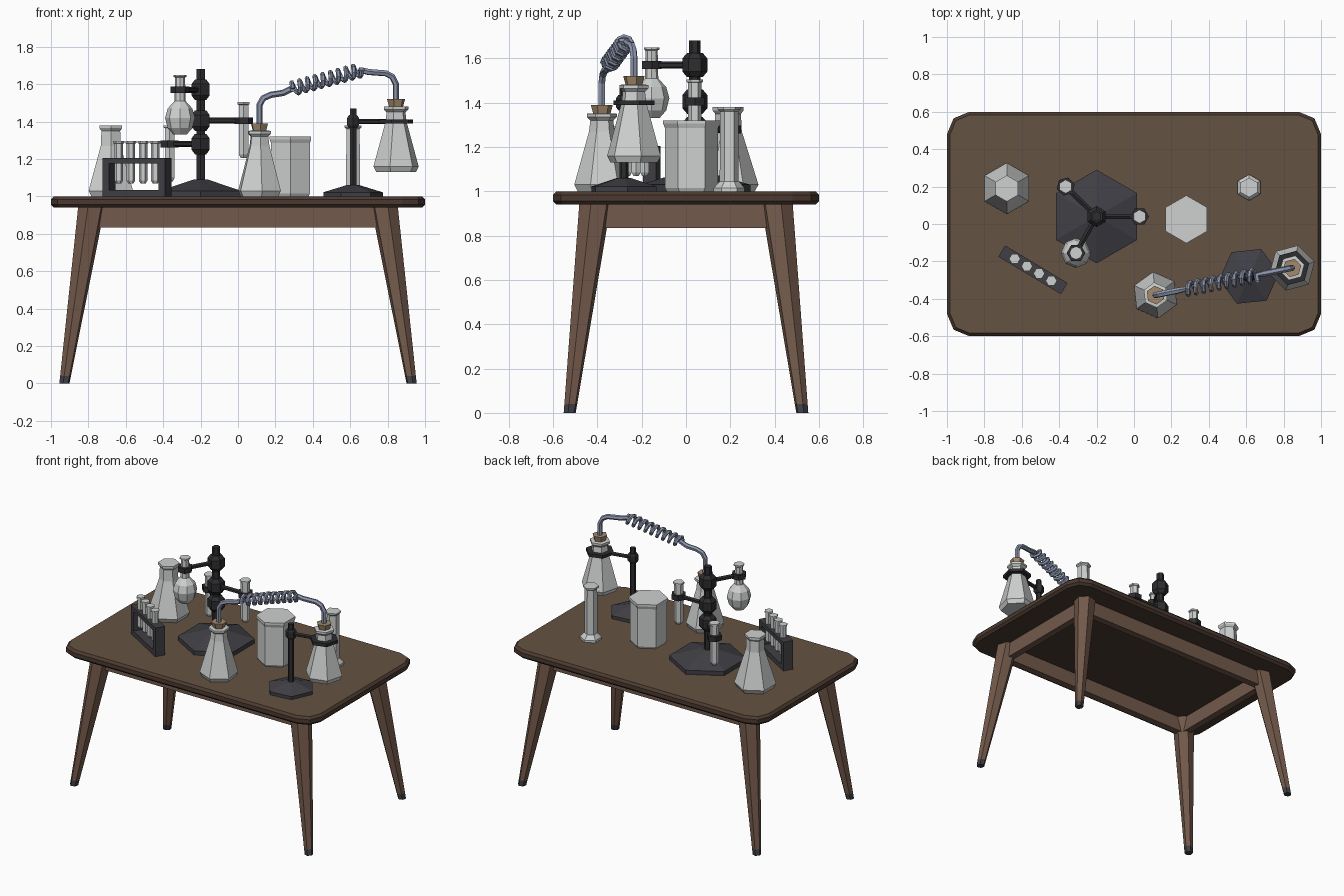
import bpy, bmesh
from math import radians, cos, sin, pi, atan2
from mathutils import Vector, Matrix

if "Cube" in bpy.data.objects:
    bpy.data.objects.remove(bpy.data.objects["Cube"], do_unlink=True)


def material(name, rgb):
    m = bpy.data.materials.new(name)
    m.use_nodes = True
    m.diffuse_color = (*rgb, 1)
    m.node_tree.nodes["Principled BSDF"].inputs["Base Color"].default_value = (*rgb, 1)
    return m


wood_top = material("table top brown", (0.13, 0.085, 0.056))
wood_rim = material("dark brown rim", (0.07, 0.042, 0.03))
wood_leg = material("leg brown", (0.17, 0.10, 0.07))
iron = material("dark grey iron", (0.05, 0.05, 0.06))
black = material("black steel", (0.026, 0.026, 0.029))
glass = material("pale grey glass", (0.62, 0.63, 0.63))
cork = material("cork tan", (0.36, 0.25, 0.15))
pipe = material("blue grey pipe", (0.27, 0.31, 0.43))


def finish(name, bm, *mats):
    bmesh.ops.recalc_face_normals(bm, faces=bm.faces)
    me = bpy.data.meshes.new(name)
    bm.to_mesh(me)
    bm.free()
    ob = bpy.data.objects.new(name, me)
    bpy.context.collection.objects.link(ob)
    for m in mats:
        me.materials.append(m)
    return ob


def loft(name, centres, radii, mat, rot=30, sides=6, matrix=None):
    """Capped stack of horizontal polygon rings."""
    bm = bmesh.new()
    rings = []
    for c, r in zip(centres, radii):
        angles = [radians(rot) + 2 * pi * i / sides for i in range(sides)]
        rings.append([bm.verts.new((c[0] + r * cos(a), c[1] + r * sin(a), c[2])) for a in angles])
    for low, high in zip(rings, rings[1:]):
        for i in range(sides):
            j = (i + 1) % sides
            bm.faces.new((low[i], low[j], high[j], high[i]))
    bm.faces.new(rings[0][::-1])
    bm.faces.new(rings[-1])
    if matrix:
        bm.transform(matrix)
    return finish(name, bm, mat)


def lathe(name, x, y, z, profile, mat, rot=30, sides=6):
    """Profile is a list of (radius, height above z)."""
    return loft(name, [(x, y, z + h) for r, h in profile], [r for r, h in profile], mat, rot, sides)


def rod(name, a, b, r, mat):
    a, b = Vector(a), Vector(b)
    m = Matrix.Translation(a) @ (b - a).to_track_quat('Z', 'Y').to_matrix().to_4x4()
    return loft(name, [(0, 0, 0), (0, 0, (b - a).length)], [r, r], mat, matrix=m)


def box(name, size, centre, mat, matrix=Matrix()):
    bm = bmesh.new()
    bmesh.ops.create_cube(bm, size=1)
    bm.transform(matrix @ Matrix.Translation(centre) @ Matrix.Diagonal((*size, 1)))
    return finish(name, bm, mat)


# Table top: rounded corners, chamfered edge, dark rim and underside
bm = bmesh.new()
bmesh.ops.create_cube(bm, size=1)
bm.transform(Matrix.Translation((0, 0, 0.97)) @ Matrix.Diagonal((2, 1.2, 0.06, 1)))
upright = [e for e in bm.edges if abs(e.verts[0].co.z - e.verts[1].co.z) > 0.01]
bmesh.ops.bevel(bm, geom=upright, offset=0.12, segments=2, profile=0.5, affect='EDGES')
level = [e for e in bm.edges if abs(e.verts[0].co.z - e.verts[1].co.z) < 0.01]
bmesh.ops.bevel(bm, geom=level, offset=0.016, segments=1, affect='EDGES')
bm.normal_update()
for f in bm.faces:
    f.material_index = 0 if f.normal.z > 0.9 else 1
finish("table_top", bm, wood_top, wood_rim)

# Splayed tapered legs with dark feet
for sx in (-1, 1):
    for sy in (-1, 1):
        side = ("left" if sx > 0 else "right") + ("_back" if sy > 0 else "_front")
        rot = 15 if sx * sy > 0 else 165
        foot, knee, hip = [(sx * x, sy * y, z) for x, y, z in
                           ((0.928, 0.525, 0), (0.922, 0.52, 0.04), (0.783, 0.41, 0.945))]
        loft("foot_" + side, [foot, knee], [0.028, 0.030], iron, rot)
        loft("leg_" + side, [knee, hip], [0.030, 0.074], wood_leg, rot)

# Apron rails
for s in (-1, 1):
    box("long_apron", (1.5, 0.05, 0.11), (0, s * 0.415, 0.89), wood_leg)
    box("short_apron", (0.05, 0.76, 0.11), (s * 0.785, 0, 0.89), wood_leg)

# Glassware profiles
TUBE = [(0.018, 0), (0.03, 0.02), (0.03, 0.285), (0.037, 0.288), (0.037, 0.3)]
SMALL_TUBE = [(0.014, 0), (0.023, 0.015), (0.023, 0.212), (0.03, 0.215), (0.03, 0.225)]
FLASK = [(0.11, 0), (0.125, 0.03), (0.058, 0.27), (0.052, 0.32),
         (0.068, 0.335), (0.068, 0.35), (0.05, 0.352)]
BIG_FLASK = [(0.12, 0), (0.137, 0.03), (0.062, 0.27), (0.058, 0.35), (0.07, 0.365), (0.07, 0.38)]

# Large stand with three clamp arms
px, py = -0.20, 0.04
lathe("stand_base", px, py, 1, [(0.25, 0), (0.25, 0.03), (0.045, 0.09)], iron)
lathe("stand_pole", px, py, 1.08, [(0.026, 0), (0.026, 0.6)], black)
holders = [("round_flask", -0.31, -0.155, 1.57), ("right_tube", 0.03, 0.04, 1.405),
           ("back_tube", -0.365, 0.20, 1.28)]
for label, x, y, z in holders:
    turn = atan2(y - py, x - px) * 180 / pi
    lathe(label + "_collar", px, py, z,
          [(0.035, -0.055), (0.056, -0.03), (0.056, 0.03), (0.035, 0.055)], black)
    rod(label + "_arm", (px, py, z), (x, y, z), 0.016, black)
    lathe(label + "_clamp", x, y, z, [(0.05, -0.018), (0.05, 0.018)], black, turn)
    if label != "round_flask":
        lathe(label, x, y, z - 0.2, TUBE, glass)

# Round bottomed flask
lathe("round_flask", -0.31, -0.155, 1.33,
      [(0.035, 0), (0.066, 0.035), (0.08, 0.09), (0.066, 0.14), (0.03, 0.18),
       (0.027, 0.305), (0.035, 0.31), (0.035, 0.32)], glass, 0, 8)

# Test tube rack
rack = Matrix.Translation((-0.54, -0.245, 1)) @ Matrix.Rotation(radians(-31), 4, 'Z')
box("rack_bottom", (0.39, 0.07, 0.035), (0, 0, 0.0175), iron, rack)
box("rack_top", (0.39, 0.07, 0.03), (0, 0, 0.19), iron, rack)
for s in (-1, 1):
    box("rack_end", (0.04, 0.07, 0.2), (s * 0.175, 0, 0.1), iron, rack)
for i in range(4):
    p = rack @ Vector(((i - 1.5) * 0.076, 0, 0.07))
    lathe("rack_tube", *p, SMALL_TUBE, glass, 0)

# Free standing glassware
lathe("back_flask", -0.68, 0.19, 1, BIG_FLASK, glass)
lathe("beaker", 0.28, 0.025, 1,
      [(0.112, 0), (0.12, 0.015), (0.12, 0.285), (0.128, 0.305), (0.128, 0.32)], glass)
lathe("measuring_cylinder", 0.615, 0.195, 1,
      [(0.07, 0), (0.07, 0.015), (0.043, 0.045), (0.041, 0.36), (0.052, 0.37), (0.052, 0.38)], glass)

# Two corked flasks
for label, x, y, z, rot in (("front", 0.115, -0.38, 1, 36), ("raised", 0.845, -0.235, 1.13, 15)):
    lathe(label + "_flask", x, y, z, FLASK, glass, rot)
    lathe(label + "_cork", x, y, z + 0.34, [(0.036, 0), (0.05, 0.05)], cork, rot)

# Small stand holding the raised flask
lathe("small_stand_base", 0.615, -0.28, 1, [(0.16, 0), (0.16, 0.022), (0.035, 0.06)], iron, 6)
lathe("small_stand_pole", 0.615, -0.28, 1.05, [(0.02, 0), (0.02, 0.42)], black)
lathe("small_stand_collar", 0.615, -0.28, 1.4,
      [(0.025, -0.035), (0.036, -0.02), (0.036, 0.02), (0.025, 0.035)], black)
rod("small_stand_arm", (0.615, -0.28, 1.4), (0.79, -0.245, 1.4), 0.014, black)
lathe("small_stand_ring", 0.845, -0.235, 1.4, [(0.095, -0.011), (0.095, 0.011)], black, 15)


# Bent pipe with a coiled middle
def sweep(name, points, radius, mat):
    cu = bpy.data.curves.new(name, 'CURVE')
    cu.dimensions = '3D'
    cu.bevel_depth = radius
    cu.bevel_resolution = 1
    cu.use_fill_caps = True
    sp = cu.splines.new('POLY')
    sp.points.add(len(points) - 1)
    for p, co in zip(sp.points, points):
        p.co = (*co, 1)
    sp.use_smooth = False
    cu.materials.append(mat)
    ob = bpy.data.objects.new(name, cu)
    bpy.context.collection.objects.link(ob)
    bpy.ops.object.select_all(action='DESELECT')
    ob.select_set(True)
    bpy.context.view_layer.objects.active = ob
    bpy.ops.object.convert(target='MESH')


def on_line(x, z):
    return Vector((x, -0.38 + 0.199 * (x - 0.115), z))


start, end = on_line(0.285, 1.575), on_line(0.655, 1.675)
axis = (end - start).normalized()
across = axis.cross(Vector((0, 0, 1))).normalized()
up = across.cross(axis)
turns, steps = 9, 8
coil = []
for i in range(turns * steps + 1):
    a = 2 * pi * i / steps
    coil.append(start.lerp(end, i / (turns * steps)) + 0.032 * (cos(a) * across + sin(a) * up))

rise = [on_line(x, z) for x, z in
        ((0.115, 1.38), (0.115, 1.49), (0.135, 1.525), (0.175, 1.543), (0.24, 1.553))]
fall = [on_line(x, z) for x, z in
        ((0.70, 1.665), (0.79, 1.658), (0.825, 1.64), (0.845, 1.60), (0.845, 1.51))]
sweep("pipe_rise", rise + [start, coil[0]], 0.017, pipe)
sweep("pipe_coil", coil, 0.013, pipe)
sweep("pipe_fall", [coil[-1], end] + fall, 0.017, pipe)
